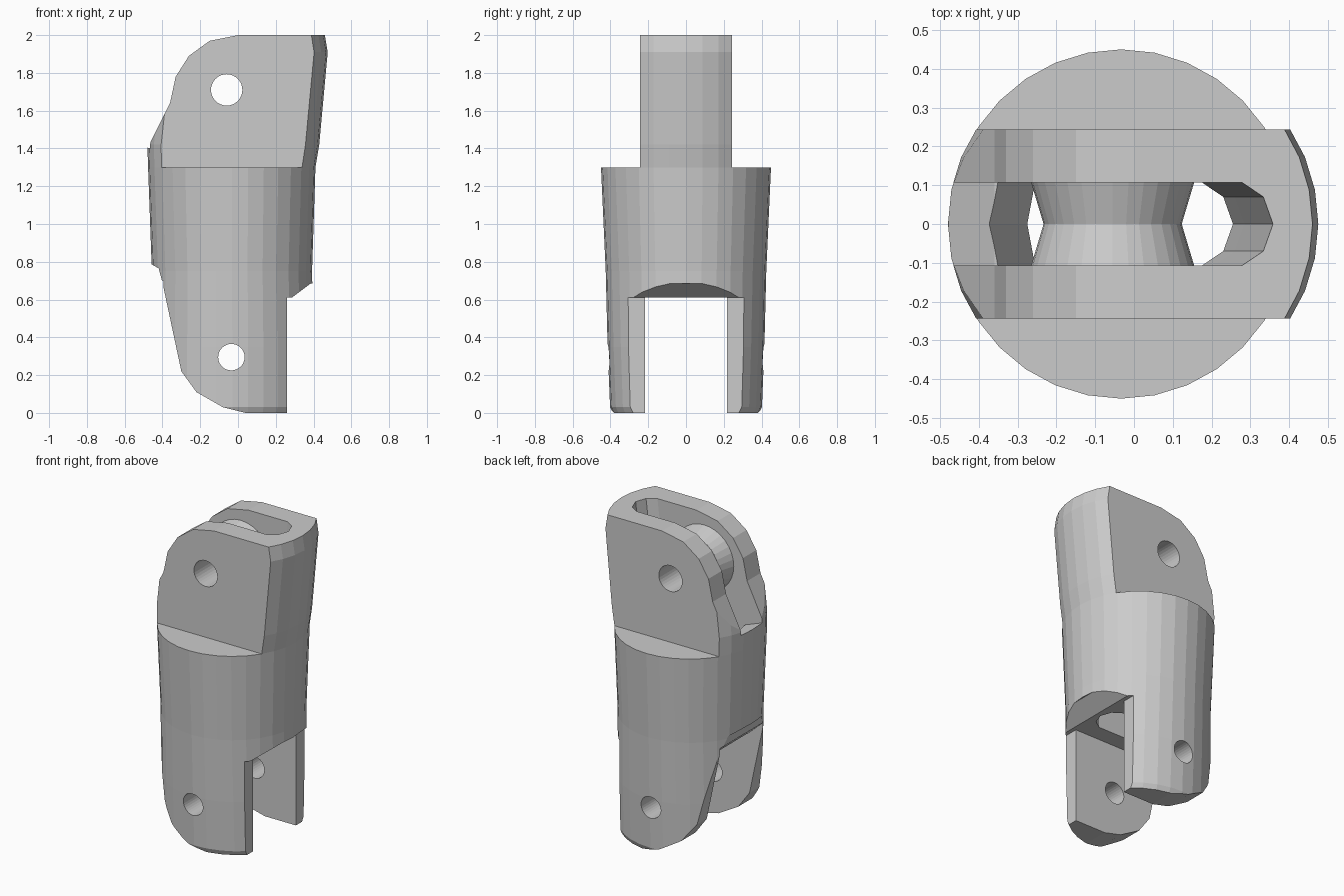
import bpy, bmesh
from math import cos, sin, tau

if "Cube" in bpy.data.objects:
    bpy.data.objects.remove(bpy.data.objects["Cube"])


def loft(name, rings):
    """Solid made by skinning a stack of closed rings."""
    bm = bmesh.new()
    rows = [[bm.verts.new(p) for p in r] for r in rings]
    n = len(rows[0])
    for a, b in zip(rows, rows[1:]):
        for i in range(n):
            j = (i + 1) % n
            bm.faces.new((a[i], a[j], b[j], b[i]))
    bm.faces.new(rows[0][::-1])
    bm.faces.new(rows[-1])
    bmesh.ops.recalc_face_normals(bm, faces=bm.faces)
    me = bpy.data.meshes.new(name)
    bm.to_mesh(me)
    bm.free()
    ob = bpy.data.objects.new(name, me)
    bpy.context.collection.objects.link(ob)
    return ob


def prism(name, profile, y0, y1):
    return loft(name, [[(x, y, z) for x, z in profile] for y in (y0, y1)])


def ellipse(z, cx, rx, ry, n=32):
    return [(cx + rx * cos(tau * i / n), ry * sin(tau * i / n), z) for i in range(n)]


def spindle(name, cx, cz, stations, n=32):
    """Round part along y, from (y, radius) stations."""
    return loft(name, [[(cx + r * cos(tau * i / n), y, cz + r * sin(tau * i / n))
                        for i in range(n)] for y, r in stations])


def combine(target, other, op):
    m = target.modifiers.new(op, 'BOOLEAN')
    m.operation, m.solver, m.object = op, 'EXACT', other
    bpy.context.view_layer.objects.active = target
    bpy.ops.object.modifier_apply(modifier=m.name)
    bpy.data.objects.remove(other, do_unlink=True)


# Tapered, slightly leaning round body: z, centre x, radius x, radius y
body = loft("finger_joint_body", [ellipse(*s) for s in (
    (0.0, -0.03, 0.42, 0.388), (0.03, -0.03, 0.43, 0.402),
    (0.35, -0.03, 0.43, 0.415), (0.75, -0.032, 0.424, 0.425),
    (1.3, -0.033, 0.443, 0.45), (1.42, -0.025, 0.455, 0.45),
    (1.91, 0.025, 0.45, 0.45), (2.0, 0.012, 0.448, 0.45))])

# Trim to the side outline
outline = [(0.26, -0.1), (0.26, 0.61), (0.285, 0.61), (0.385, 0.685), (0.7, 0.685),
           (0.7, 2.1), (0.0, 2.1), (0.0, 2.0), (-0.15, 1.97), (-0.26, 1.89),
           (-0.33, 1.78), (-0.36, 1.64), (-0.48, 1.40), (-0.6, 1.16), (-0.6, 0.82),
           (-0.455, 0.785), (-0.42, 0.765), (-0.40, 0.69), (-0.30, 0.22),
           (-0.22, 0.11), (-0.08, 0.03), (0.04, 0.0), (0.04, -0.1)]
combine(body, prism("outline_trim", outline, -0.7, 0.7), 'INTERSECT')

# Flat cheeks on both sides of the upper knuckle
cheek = [(-0.8, 1.3), (0.8, 1.3), (0.8, 2.2), (-0.8, 2.2)]
for s in (-1, 1):
    combine(body, prism("cheek_cut", cheek, s * 0.243, s * 0.8), 'DIFFERENCE')

# Lower fork gap
gap = [(-0.7, -0.2), (0.7, -0.2), (0.7, 0.61), (-0.3, 0.61), (-0.41, 0.71), (-0.7, 0.8)]
combine(body, prism("fork_gap", gap, -0.217, 0.217), 'DIFFERENCE')


# Cord channel running right through, widening towards the top
def channel(z, l, r, w=0.107):
    return [(x, y, z) for x, y in (
        (r, 0), (r - 0.025, 0.07), (r - 0.08, w), (l + 0.02, w),
        (l, 0), (l + 0.02, -w), (r - 0.08, -w), (r - 0.025, -0.07))]


combine(body, loft("cord_channel", [channel(*s) for s in (
    (0.5, -0.275, 0.255), (1.15, -0.275, 0.255),
    (1.38, -0.38, 0.285), (2.1, -0.38, 0.37))]), 'DIFFERENCE')

# Open rear mouth of the channel
mouth = [(-0.7, 1.46), (-0.48, 1.405), (-0.36, 1.36), (-0.2, 1.36), (-0.2, 2.1), (-0.7, 2.1)]
combine(body, prism("channel_mouth", mouth, -0.107, 0.107), 'DIFFERENCE')

# Waisted pulley hub between the cheeks
combine(body, spindle("pulley_hub", -0.055, 1.71,
                      [(-0.14, 0.21), (-0.107, 0.21), (0, 0.178),
                       (0.107, 0.21), (0.14, 0.21)]), 'UNION')

# Pin holes
for x, z, r in ((-0.06, 1.71, 0.083), (-0.035, 0.295, 0.07)):
    combine(body, spindle("pin_hole", x, z, [(-0.8, r), (0.8, r)]), 'DIFFERENCE')
